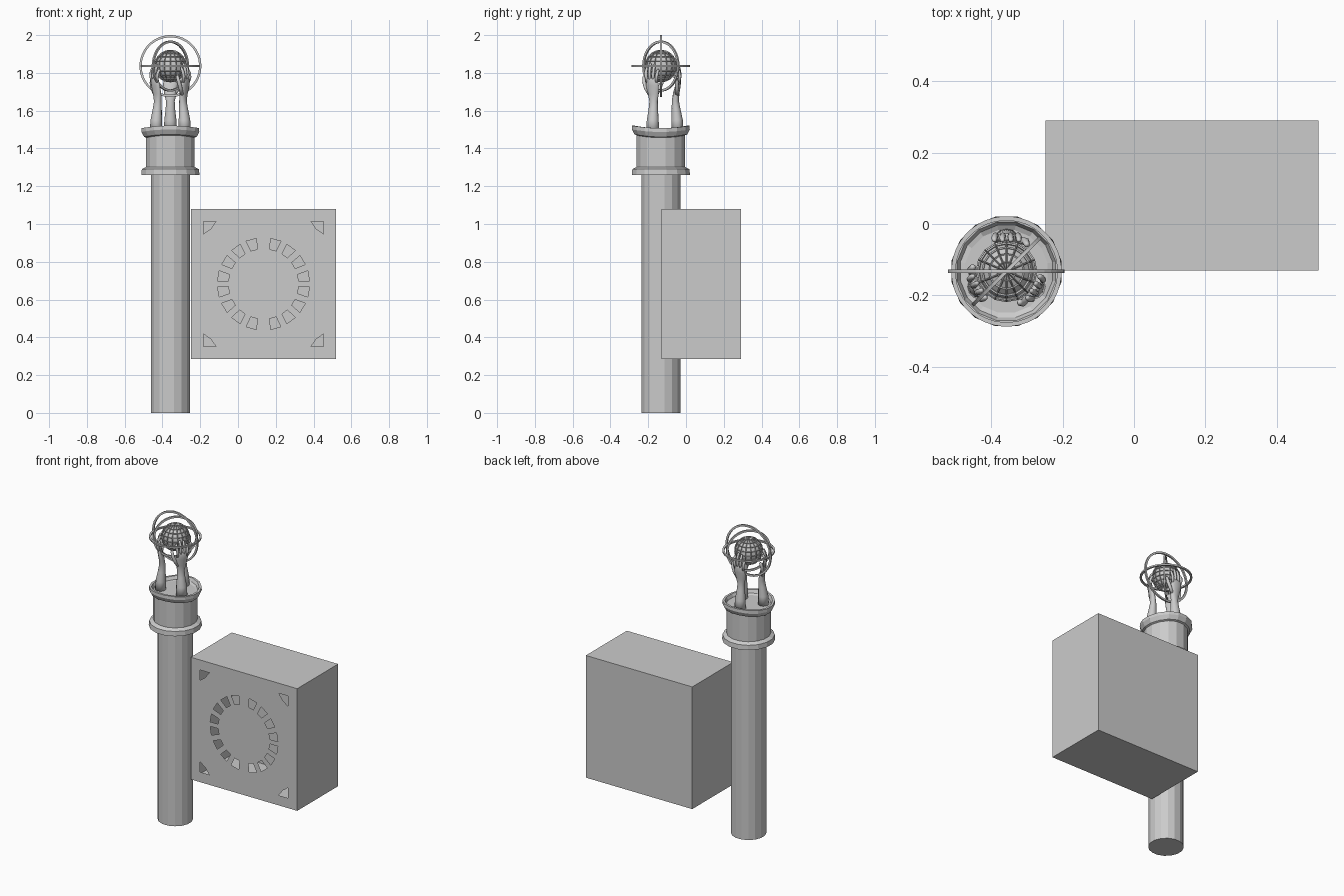
import bpy, bmesh, math
from mathutils import Vector, Matrix

if "Cube" in bpy.data.objects:
    bpy.data.objects.remove(bpy.data.objects["Cube"])

CX, CY, GZ = -0.358, -0.133, 1.836      # post axis and globe height
grey = bpy.data.materials.new("plain grey")
grey.diffuse_color = (0.6, 0.6, 0.6, 1)
grey.use_nodes = True
grey.node_tree.nodes["Principled BSDF"].inputs["Base Color"].default_value = grey.diffuse_color


def finish(bm, name, smooth=False, matrix=None):
    bmesh.ops.remove_doubles(bm, verts=bm.verts, dist=1e-5)
    bmesh.ops.recalc_face_normals(bm, faces=bm.faces)
    me = bpy.data.meshes.new(name)
    bm.to_mesh(me)
    bm.free()
    for p in me.polygons:
        p.use_smooth = smooth
    me.materials.append(grey)
    ob = bpy.data.objects.new(name, me)
    bpy.context.collection.objects.link(ob)
    if matrix:
        ob.matrix_world = matrix
    return ob


def skin_rings(bm, rings, closed=False):
    n = len(rings[0])
    pairs = list(zip(rings, rings[1:])) + ([(rings[-1], rings[0])] if closed else [])
    for a, b in pairs:
        for i in range(n):
            j = (i + 1) % n
            bm.faces.new((a[i], a[j], b[j], b[i]))


def lathe(name, profile, segs=16, closed=False, wave=0.0, matrix=None):
    bm = bmesh.new()
    rings = []
    for r, z in profile:
        ring = []
        for i in range(segs):
            a = 2 * math.pi * (i + 0.5) / segs
            dz = -wave * math.cos(2 * a) if r > 0.12 else 0
            ring.append(bm.verts.new((r * math.cos(a), r * math.sin(a), z + dz)))
        rings.append(ring)
    skin_rings(bm, rings, closed)
    bmesh.ops.dissolve_degenerate(bm, dist=1e-6, edges=bm.edges)
    return finish(bm, name, matrix=matrix or Matrix.Translation((CX, CY, 0)))


# Post, moulding, drum and flared cup
lathe("post", [(0, 0), (0.105, 0), (0.105, 1.27), (0, 1.27)])
lathe("lower_moulding", [(0, 1.26), (0.157, 1.26), (0.154, 1.29), (0.13, 1.303), (0, 1.303)])
lathe("drum", [(0, 1.29), (0.131, 1.29), (0.131, 1.48), (0, 1.48)])
lathe("upper_cup", [(0.128, 1.462), (0.142, 1.468), (0.156, 1.494), (0.155, 1.514),
                    (0.141, 1.514), (0.132, 1.494), (0.118, 1.492), (0, 1.492)], wave=0.007)


# Rings around the globe
def hoop(name, radius, rot):
    w, h = 0.012, 0.005
    lathe(name, [(radius - w, -h), (radius, -h), (radius, h), (radius - w, h)], 40, True,
          matrix=Matrix.Translation((CX, CY, GZ)) @ rot)


hoop("horizon_ring", 0.155, Matrix())
hoop("outer_ring", 0.164, Matrix.Rotation(math.pi / 2, 4, 'X'))
hoop("diagonal_ring", 0.135,
     Matrix.Rotation(math.pi / 4, 4, 'Z') @ Matrix.Rotation(math.pi / 2, 4, 'X'))


# Globe with raised grid bars
def ball(name, radius, smooth):
    bm = bmesh.new()
    bmesh.ops.create_uvsphere(bm, u_segments=16, v_segments=10, radius=radius)
    return finish(bm, name, smooth, Matrix.Translation((CX, CY, GZ)))


ball("globe", 0.079, False)
bars = ball("globe_bars", 0.083, False)
mod = bars.modifiers.new("bars", 'WIREFRAME')
mod.thickness = 0.007
mod.use_even_offset = False


# Arms and hands, in (outward, sideways, up) coordinates
def limb(bm, pts, sizes, n=12):
    pts = [Vector(p) for p in pts]
    rings = []
    for k, (p, (w, t)) in enumerate(zip(pts, sizes)):
        d = (pts[min(k + 1, len(pts) - 1)] - pts[max(k - 1, 0)]).normalized()
        out = Vector((0, 1, 0)).cross(d).normalized()
        side = d.cross(out)
        rings.append([bm.verts.new(p + side * w * math.cos(2 * math.pi * i / n)
                                   + out * t * math.sin(2 * math.pi * i / n)) for i in range(n)])
    skin_rings(bm, rings)
    bm.faces.new(rings[0][::-1])
    bm.faces.new(rings[-1])


def digit(bm, pts, r):
    tip = Vector(pts[-1]) + (Vector(pts[-1]) - Vector(pts[-2])).normalized() * r * 0.7
    limb(bm, pts + [tuple(tip)],
         [(r, r)] * (len(pts) - 1) + [(r * 0.85, r * 0.85), (r * 0.4, r * 0.4)], 8)


for name, deg in (("back", 90), ("left", 210), ("right", 330)):
    bm = bmesh.new()
    limb(bm, [(0.088, 0, 1.485), (0.086, 0, 1.55), (0.080, 0, 1.61), (0.077, 0, 1.65),
              (0.081, 0, 1.69), (0.091, 0, 1.735), (0.096, 0, 1.765), (0.097, 0, 1.775)],
         [(0.035, 0.033), (0.032, 0.030), (0.025, 0.023), (0.023, 0.019),
          (0.033, 0.017), (0.039, 0.014), (0.036, 0.011), (0.030, 0.006)])
    for s, top in ((-0.028, 1.825), (-0.010, 1.845), (0.009, 1.84), (0.027, 1.815)):
        h = top - 1.755
        digit(bm, [(0.094, s, 1.75), (0.101, s * 1.15, 1.755 + h * 0.4),
                   (0.096, s * 1.25, 1.755 + h * 0.75), (0.088, s * 1.25, top)], 0.0085)
    digit(bm, [(0.082, -0.020, 1.685), (0.086, -0.042, 1.72),
               (0.084, -0.054, 1.75), (0.076, -0.057, 1.78)], 0.0105)
    finish(bm, name + "_arm_and_hand", True,
           Matrix.Translation((CX, CY, 0)) @ Matrix.Rotation(math.radians(deg), 4, 'Z'))

# Hollow cabinet with cut openings in the front
X0, X1, Y0, Y1, Z0, Z1 = -0.248, 0.518, -0.131, 0.29, 0.285, 1.08
MX, MZ = (X0 + X1) / 2, (Z0 + Z1) / 2
bm = bmesh.new()
front = [bm.verts.new((x, Y0, z)) for x, z in ((X0, Z0), (X1, Z0), (X1, Z1), (X0, Z1))]
back = [bm.verts.new((v.co.x, Y1, v.co.z)) for v in front]
skin_rings(bm, [front, back])
bm.faces.new(back)
edges = [bm.edges.get((front[i], front[(i + 1) % 4])) for i in range(4)]


def opening(pts):
    vs = [bm.verts.new((MX + x, Y0, MZ + z)) for x, z in pts]
    for i in range(len(vs)):
        edges.append(bm.edges.new((vs[i], vs[(i + 1) % len(vs)])))


def polar(r, deg):
    return r * math.cos(math.radians(deg)), r * math.sin(math.radians(deg))


for sx in (-1, 1):
    for sz in (-1, 1):
        for a in (10, 31.5, 53, 74.5):
            slot = [polar(0.187, a - 5.5), polar(0.244, a - 6.5),
                    polar(0.244, a + 6.5), polar(0.187, a + 5.5)]
            opening([(sx * x, sz * z) for x, z in slot])
        # rounded corner opening
        fan = [(0.0, 0.0)] + [polar(0.068, a) for a in (0, 22.5, 45, 67.5, 90)]
        fan = [(x * (1 - 0.18 * (x * z > 0.0005)), z * (1 - 0.18 * (x * z > 0.0005))) for x, z in fan]
        opening([(sx * (0.318 - x), sz * (0.332 - z)) for x, z in fan])
bmesh.ops.triangle_fill(bm, use_beauty=True, use_dissolve=False, edges=edges, normal=(0, -1, 0))
finish(bm, "cabinet")
